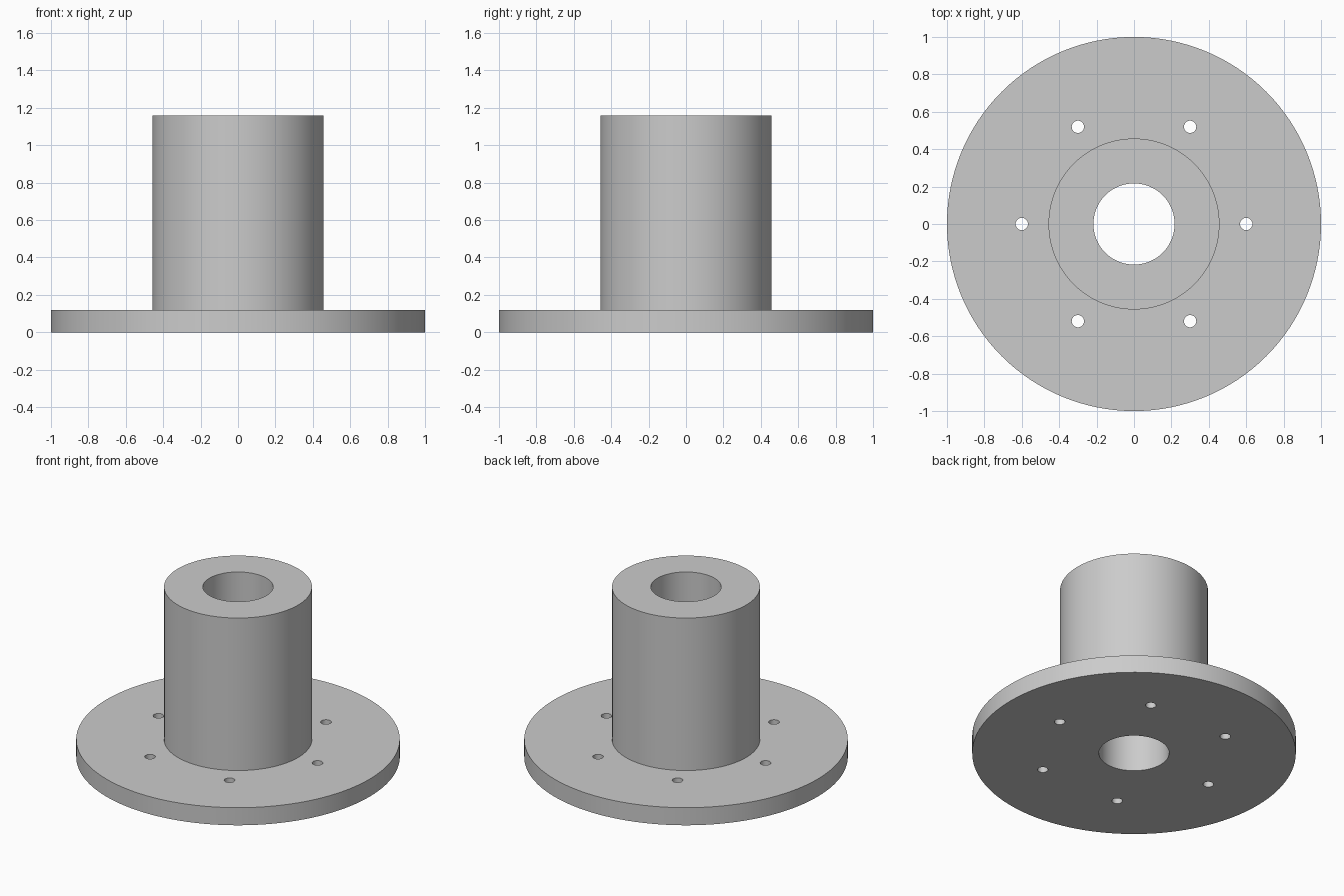
import bpy, bmesh, math
from mathutils import Vector

cube = bpy.data.objects.get("Cube")
if cube:
    bpy.data.objects.remove(cube, do_unlink=True)

RIM, HUB, BORE = 1.0, 0.457, 0.217
PLATE, HEIGHT = 0.12, 1.16
BOLT_CIRCLE, BOLT_RADIUS, BOLTS = 0.6, 0.033, 6

# Single grey metal
metal = bpy.data.materials.new("grey_metal")
metal.use_nodes = True
colour = (0.6, 0.6, 0.6, 1)
metal.diffuse_color = colour
metal.node_tree.nodes["Principled BSDF"].inputs["Base Color"].default_value = colour


def add_object(name, bm):
    bmesh.ops.recalc_face_normals(bm, faces=bm.faces)
    mesh = bpy.data.meshes.new(name)
    bm.to_mesh(mesh)
    bm.free()
    mesh.materials.append(metal)
    obj = bpy.data.objects.new(name, mesh)
    bpy.context.collection.objects.link(obj)
    return obj


def revolve(name, profile, steps=128):
    bm = bmesh.new()
    verts = [bm.verts.new((r, 0, z)) for r, z in profile]
    edges = [bm.edges.new((verts[i - 1], verts[i])) for i in range(len(verts))]
    bmesh.ops.spin(bm, geom=verts + edges, axis=(0, 0, 1), cent=(0, 0, 0),
                   angle=math.tau, steps=steps, use_merge=True)
    bmesh.ops.remove_doubles(bm, verts=bm.verts, dist=1e-5)
    return add_object(name, bm)


# Flange plate and hollow hub turned as one piece
flange = revolve("flanged_hub", [(BORE, 0), (RIM, 0), (RIM, PLATE),
                                 (HUB, PLATE), (HUB, HEIGHT), (BORE, HEIGHT)])

# Ring of drills for the bolt holes
bm = bmesh.new()
for i in range(BOLTS):
    drill = bmesh.ops.create_cone(bm, cap_ends=True, segments=32, radius1=BOLT_RADIUS,
                                  radius2=BOLT_RADIUS, depth=PLATE * 3)
    angle = math.tau * i / BOLTS
    centre = Vector((math.cos(angle), math.sin(angle), 0)) * BOLT_CIRCLE
    centre.z = PLATE / 2
    bmesh.ops.translate(bm, verts=drill["verts"], vec=centre)
drills = add_object("bolt_hole_cutter", bm)
drills.hide_render = True

# Cut the holes, then discard the drills
cut = flange.modifiers.new("bolt_holes", "BOOLEAN")
cut.operation = "DIFFERENCE"
cut.solver = "EXACT"
cut.object = drills
bpy.ops.object.select_all(action="DESELECT")
bpy.context.view_layer.objects.active = flange
flange.select_set(True)
bpy.ops.object.modifier_apply(modifier=cut.name)
bpy.data.objects.remove(drills, do_unlink=True)

bpy.ops.object.shade_smooth_by_angle(angle=math.radians(30))
